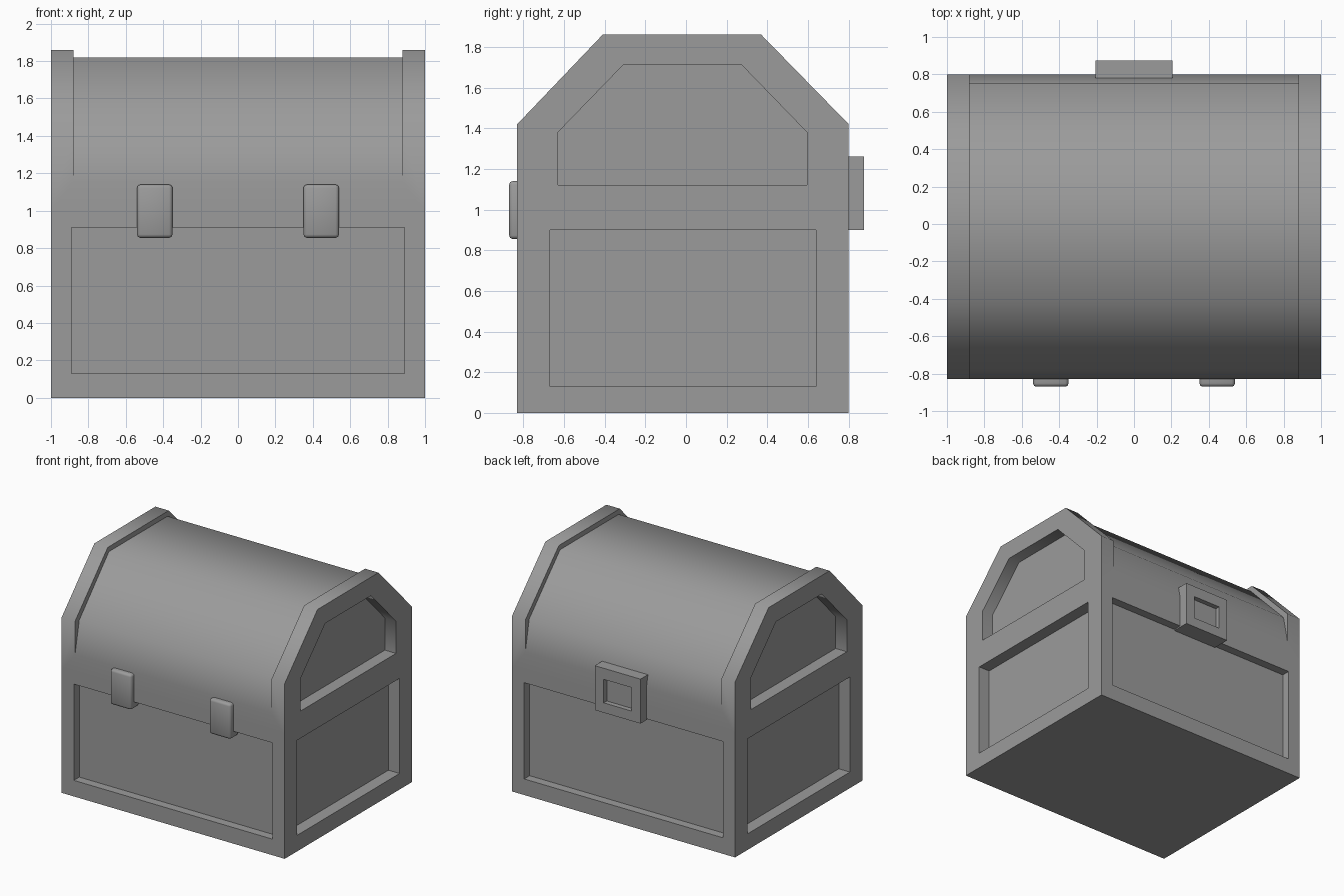
import bpy, bmesh, math
from mathutils import Vector

if "Cube" in bpy.data.objects:
    bpy.data.objects.remove(bpy.data.objects["Cube"])

grey = bpy.data.materials.new("stone_grey")
grey.diffuse_color = (0.33, 0.33, 0.33, 1)
grey.use_nodes = True
grey.node_tree.nodes["Principled BSDF"].inputs["Base Color"].default_value = grey.diffuse_color


def prism(bm, pts, x0, x1):
    """Closed prism: (y, z) outline swept along x."""
    a = [bm.verts.new((x0, y, z)) for y, z in pts]
    b = [bm.verts.new((x1, y, z)) for y, z in pts]
    bm.faces.new(a)
    bm.faces.new(b[::-1])
    for i in range(len(pts)):
        j = (i + 1) % len(pts)
        bm.faces.new((a[i], b[i], b[j], a[j]))


def rect(y0, y1, z0, z1):
    return [(y0, z0), (y1, z0), (y1, z1), (y0, z1)]


def make(name, prisms):
    bm = bmesh.new()
    for p in prisms:
        prism(bm, *p)
    bmesh.ops.recalc_face_normals(bm, faces=bm.faces)
    me = bpy.data.meshes.new(name)
    bm.to_mesh(me)
    bm.free()
    me.materials.append(grey)
    ob = bpy.data.objects.new(name, me)
    bpy.context.collection.objects.link(ob)
    return ob


def carve(ob, prisms):
    """Cut prisms out of an object and bake the result."""
    cutter = make("cutter", prisms)
    cutter.hide_render = True
    mod = ob.modifiers.new("carve", 'BOOLEAN')
    mod.operation = 'DIFFERENCE'
    mod.solver = 'EXACT'
    mod.object = cutter
    bpy.context.view_layer.objects.active = ob
    bpy.ops.object.modifier_apply(modifier=mod.name)
    bpy.data.objects.remove(cutter)


def smooth(ob, deg):
    for p in ob.data.polygons:
        p.use_smooth = True
    ob.data.set_sharp_from_angle(angle=math.radians(deg))


# Chest: one octagon-topped block with sunken panels
outline = [(-0.83, 0), (0.80, 0), (0.80, 1.42), (0.37, 1.86), (-0.41, 1.86), (-0.83, 1.42)]
chest = make("chest", [(outline, -1, 1)])

gable = [(-0.63, 1.12), (0.595, 1.12), (0.595, 1.38), (0.275, 1.71), (-0.31, 1.71), (-0.63, 1.38)]
lid_cut = [(-0.95, 1.15), (-0.83, 1.15), (-0.775, 1.41), (-0.395, 1.82), (0.355, 1.82),
           (0.75, 1.41), (0.80, 1.16), (0.95, 1.16), (0.95, 2.1), (-0.95, 2.1)]
cuts = [(lid_cut, -0.88, 0.88),
        (rect(-0.95, -0.76, 0.13, 0.91), -0.89, 0.89),   # front panel
        (rect(0.73, 0.95, 0.13, 0.91), -0.89, 0.89)]     # back panel
for s in (-1, 1):                                        # side panels
    cuts.append((gable, s * 0.9, s * 1.1))
    cuts.append((rect(-0.67, 0.64, 0.13, 0.90), s * 0.9, s * 1.1))
carve(chest, cuts)

# Extra loops keep the soft shading on the lid only
bm = bmesh.new()
bm.from_mesh(chest.data)
for co, no in (((0, 0, 1.0), (0, 0, 1)), ((0.88, 0, 0), (1, 0, 0)), ((-0.88, 0, 0), (1, 0, 0))):
    bmesh.ops.bisect_plane(bm, geom=bm.verts[:] + bm.edges[:] + bm.faces[:],
                           plane_co=Vector(co), plane_no=Vector(no), dist=1e-4)
bm.to_mesh(chest.data)
bm.free()
smooth(chest, 50)

# Lock plate on the back with a sunken window
lock = make("lock", [(rect(0.70, 0.875, 0.90, 1.26), -0.205, 0.205)])
carve(lock, [(rect(0.835, 0.95, 0.98, 1.17), -0.125, 0.125)])

# Rounded hinges on the front
for side, s in (("left", -1), ("right", 1)):
    x = s * 0.445
    hinge = make("hinge_" + side, [(rect(-0.87, -0.76, 0.855, 1.14), x - 0.095, x + 0.095)])
    bev = hinge.modifiers.new("round", 'BEVEL')
    bev.width = 0.018
    bev.segments = 2
    bpy.context.view_layer.objects.active = hinge
    bpy.ops.object.modifier_apply(modifier=bev.name)
    smooth(hinge, 50)
